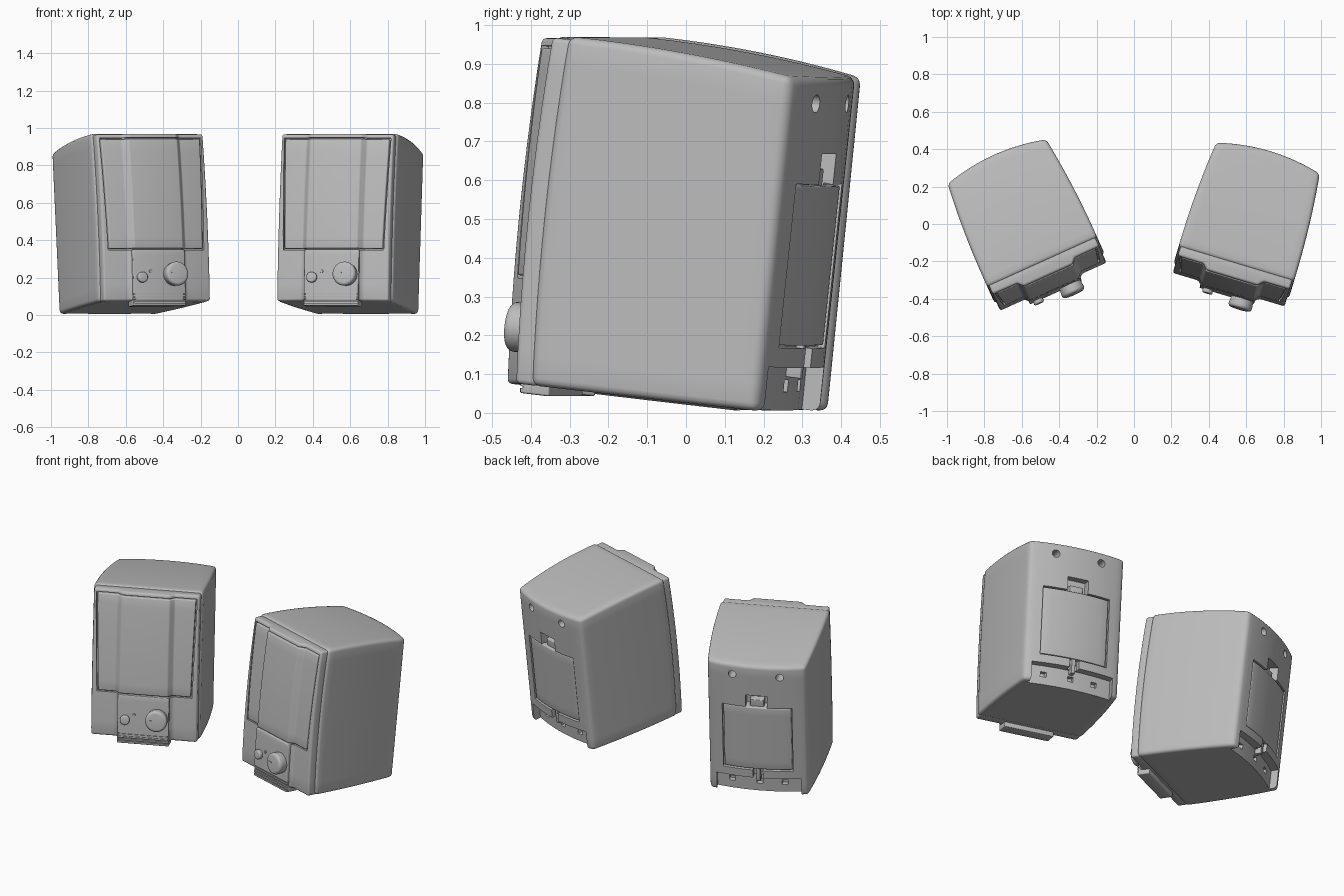
import bpy, bmesh, math
from mathutils import Matrix, Vector

cube = bpy.data.objects.get("Cube")
if cube:
    bpy.data.objects.remove(cube)

grey = bpy.data.materials.new("warm_grey_plastic")
grey.use_nodes = True
colour = (0.5, 0.5, 0.5, 1)
grey.diffuse_color = colour
grey.node_tree.nodes["Principled BSDF"].inputs["Base Color"].default_value = colour

parts = []


def finish(name, bm, bevel=0, cutters=(), segments=3, keep=True):
    """Turn a bmesh into an object, bevel it, cut it and bake the result."""
    bmesh.ops.recalc_face_normals(bm, faces=bm.faces)
    mesh = bpy.data.meshes.new(name)
    bm.to_mesh(mesh)
    bm.free()
    obj = bpy.data.objects.new(name, mesh)
    bpy.context.collection.objects.link(obj)
    if not keep:
        obj.hide_render = True
        return obj
    if bevel:
        mod = obj.modifiers.new("bevel", 'BEVEL')
        mod.width, mod.segments = bevel, segments
        mod.limit_method, mod.angle_limit = 'ANGLE', math.radians(40)
    for cutter in cutters:
        mod = obj.modifiers.new("cut", 'BOOLEAN')
        mod.operation, mod.solver, mod.object = 'DIFFERENCE', 'EXACT', cutter
    graph = bpy.context.evaluated_depsgraph_get()
    baked = bpy.data.meshes.new_from_object(obj.evaluated_get(graph))
    obj.modifiers.clear()
    obj.data = baked
    for cutter in cutters:
        bpy.data.objects.remove(cutter)
    baked.materials.clear()
    baked.materials.append(grey)
    for face in baked.polygons:
        face.use_smooth = True
        face.material_index = 0
    baked.set_sharp_from_angle(angle=math.radians(35))
    parts.append(obj)
    return obj


def bow(z):
    """Forward bulge of the front at height z."""
    return 0.015 * (1 - (z / 0.45 - 1) ** 2)


def cabinet_point(u, v, f):
    """Map cabinet proportions to the tapered, bulging cabinet form."""
    t = (v + 1) / 2
    z = f * (0.905 - 0.04 * t + 0.012 * (1 - v * v))
    x = u * (0.322 - 0.033 * t + 0.01 * (1 - v * v))
    y = 0.3 * v + t * 0.04 * (1 - u * u) - (1 - t) * bow(z)
    return x, y, z


def block(name, u, v, f, cuts=2, **kw):
    """Box that follows the cabinet form, given as proportion ranges."""
    bm = bmesh.new()
    bmesh.ops.create_cube(bm, size=1)
    bmesh.ops.subdivide_edges(bm, edges=bm.edges[:], cuts=cuts, use_grid_fill=True)
    for vert in bm.verts:
        vert.co = cabinet_point(*(a + (b - a) * (c + 0.5)
                                  for (a, b), c in zip((u, v, f), vert.co)))
    return finish(name, bm, **kw)


def front_bar(name, half, back, side, centre, z0, z1, taper=0, **kw):
    """Upright front part with a raised middle band, following the bow."""
    band = [(0.168, side), (0.142, centre)] if half > 0.17 else [(half, centre)]
    right = [(half, back)] + ([(half, side)] if half > 0.17 else []) + band
    outline = right + [(-x, y) for x, y in reversed(right)]
    bm = bmesh.new()
    rings, steps = [], 10
    for i in range(steps + 1):
        z = z0 + (z1 - z0) * i / steps
        grow = 1 - taper * (1 - i / steps)
        rings.append([bm.verts.new((x * grow if abs(x) == half else x, y - bow(z), z))
                      for x, y in outline])
    n = len(outline)
    for low, high in zip(rings, rings[1:]):
        for i in range(n):
            j = (i + 1) % n
            bm.faces.new((low[i], low[j], high[j], high[i]))
    bm.faces.new(rings[0])
    bm.faces.new(rings[-1])
    return finish(name, bm, **kw)


def box(name, centre, size, **kw):
    bm = bmesh.new()
    bmesh.ops.create_cube(bm, size=1)
    for vert in bm.verts:
        vert.co = vert.co * Vector(size) + Vector(centre)
    return finish(name, bm, **kw)


def peg(name, x, z, y0, y1, r0, r1, **kw):
    """Round part along y, radius r0 at y0 and r1 at y1."""
    bm = bmesh.new()
    turn = Matrix.Translation((x, (y0 + y1) / 2, z)) @ Matrix.Rotation(math.pi / 2, 4, 'X')
    bmesh.ops.create_cone(bm, cap_ends=True, segments=32, radius1=r1, radius2=r0,
                          depth=abs(y1 - y0), matrix=turn)
    return finish(name, bm, **kw)


# Cabinet with door opening, latch notch, connector bay, sockets and screw holes
cut = dict(keep=False)
cutters = [
    block("door_cut", (-0.71, 0.71), (0.92, 1.2), (0.192, 0.683), cuts=7, **cut),
    block("latch_cut", (-0.22, 0.22), (0.82, 1.2), (0.66, 0.775), **cut),
    block("bay_cut", (-0.86, 0.86), (0.84, 1.3), (-0.1, 0.133), cuts=5, **cut),
    block("tongue_cut", (-0.1, 0.1), (0.88, 1.2), (0.12, 0.205), **cut),
]
for u in (-0.5, 0, 0.55):
    cutters.append(block("socket_cut", (u - 0.06, u + 0.06), (0.75, 0.9), (0.055, 0.09), **cut))
for x in (-0.14, 0.14):
    cutters.append(peg("screw_cut", x, 0.8, 0.4, 0.24, 0.023, 0.023, **cut))
block("cabinet", (-1, 1), (-1, 1), (0, 1), cuts=11, bevel=0.02, cutters=cutters)

# Rear door with its latch and tongue
block("rear_door", (-0.685, 0.685), (0.8, 0.985), (0.199, 0.676), cuts=7, bevel=0.005)
block("door_latch", (-0.14, 0.14), (0.78, 0.93), (0.66, 0.725), bevel=0.004)
block("door_tongue", (-0.04, 0.04), (0.8, 0.96), (0.1, 0.21), bevel=0.003)

# Front bezel with an opening for the grille
opening = front_bar("grille_cut", 0.298, -0.5, -0.325, -0.355, 0.272, 0.876, 0.06, keep=False)
front_bar("front_bezel", 0.312, -0.28, -0.345, -0.374, 0, 0.897,
          bevel=0.012, cutters=[opening])
front_bar("speaker_grille", 0.29, -0.3, -0.349, -0.379, 0.279, 0.869, 0.06, bevel=0.006)

# Control panel with horizontal slots at its foot
slots = [box("slot_cut", (0, -0.4, -0.012 + 0.015 * i), (0.4, 0.06, 0.006), **cut)
         for i in range(4)]
front_bar("control_panel", 0.152, -0.3, -0.3, -0.379, -0.028, 0.272,
          bevel=0.005, cutters=slots)

# Knobs and indicator
peg("volume_knob", 0.085, 0.138, -0.37, -0.442, 0.066, 0.06, bevel=0.018, segments=4)
box("volume_mark", (0.06, -0.442, 0.142), (0.026, 0.006, 0.006))
peg("power_button", -0.105, 0.122, -0.37, -0.41, 0.029, 0.026, bevel=0.008)
peg("indicator_light", -0.052, 0.155, -0.37, -0.393, 0.008, 0.007, bevel=0.002)

# Place the pair: leaning back and toed outward
lean = Matrix.Rotation(math.radians(-6.3), 4, 'X')
for side, x, turn in (("left", 0.604, -16.7), ("right", -0.572, 24.3)):
    place = (Matrix.Translation((x, -0.023, 0.038))
             @ Matrix.Rotation(math.radians(turn), 4, 'Z') @ lean)
    for part in parts:
        obj = part
        if side == "right":
            obj = part.copy()
            bpy.context.collection.objects.link(obj)
            obj.name = part.name.replace("left_", "right_")
        else:
            obj.name = "left_" + part.name
        obj.matrix_world = place
